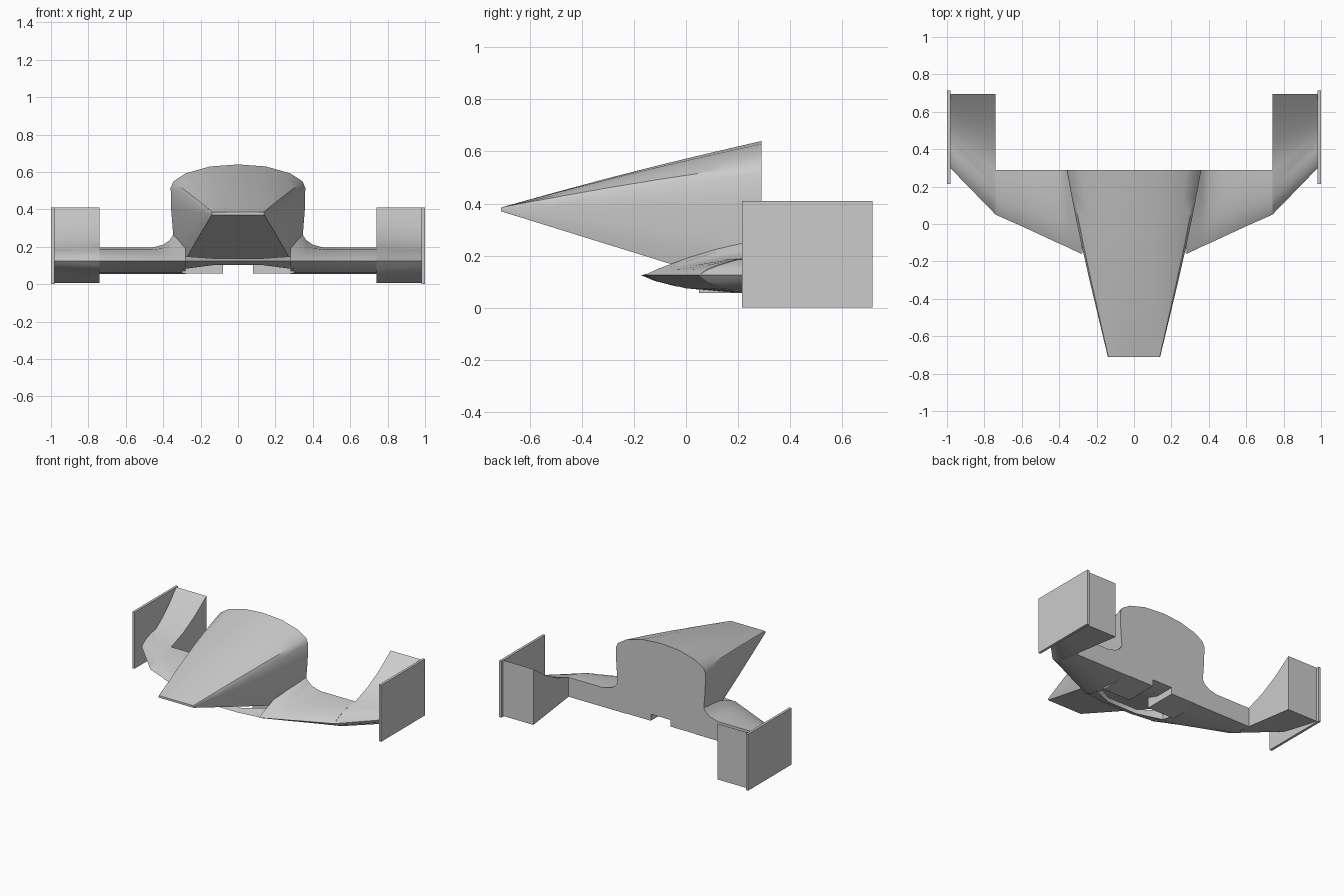
import bpy
import bmesh
import math

old = bpy.data.objects.get("Cube")
if old:
    bpy.data.objects.remove(old, do_unlink=True)

grey = bpy.data.materials.new("plain_grey")
grey.use_nodes = True
COLOUR = (0.6, 0.6, 0.6, 1)
grey.diffuse_color = COLOUR
grey.node_tree.nodes["Principled BSDF"].inputs["Base Color"].default_value = COLOUR

BACK = 0.29   # rear face of the nose and main wing
TIP = -0.71


def loft(name, rings, mirror=False, smooth=35):
    """Skin a row of equal-length rings and cap both ends."""
    bm = bmesh.new()
    rows = [[bm.verts.new(p) for p in ring] for ring in rings]
    n = len(rows[0])
    for a, b in zip(rows, rows[1:]):
        for i in range(n):
            j = (i + 1) % n
            bm.faces.new((a[i], a[j], b[j], b[i]))
    bm.faces.new(rows[0][::-1])
    bm.faces.new(rows[-1])
    if mirror:
        geom = bm.verts[:] + bm.edges[:] + bm.faces[:]
        copy = bmesh.ops.duplicate(bm, geom=geom)["geom"]
        for v in copy:
            if isinstance(v, bmesh.types.BMVert):
                v.co.x *= -1
    bmesh.ops.recalc_face_normals(bm, faces=bm.faces)
    mesh = bpy.data.meshes.new(name)
    bm.to_mesh(mesh)
    bm.free()
    mesh.materials.append(grey)
    obj = bpy.data.objects.new(name, mesh)
    bpy.context.collection.objects.link(obj)
    bpy.ops.object.select_all(action="DESELECT")
    obj.select_set(True)
    bpy.context.view_layer.objects.active = obj
    bpy.ops.object.shade_smooth_by_angle(angle=math.radians(smooth))
    return obj


# Nose: half outlines at the tip and the rear, bottom to top
tip_half = [(.14, .375), (.14, .378), (.14, .38), (.14, .384), (.14, .387),
            (.137, .39), (.11, .39), (.06, .39), (0, .39)]
rear_half = [(.31, .065), (.335, .17), (.345, .25), (.357, .4), (.36, .52),
             (.345, .555), (.28, .597), (.15, .634), (0, .645)]


def nose_ring(t):
    half = []
    bulge = math.sin(math.pi * t)
    for i, ((xa, za), (xb, zb)) in enumerate(zip(tip_half, rear_half)):
        x = (xa + (xb - xa) * t) * (1 + 0.035 * bulge)
        z = max(za + (zb - za) * t + (0.008 * bulge if i > 3 else 0), 0.11)
        half.append((x, TIP + (BACK - TIP) * t, z))
    return half + [(-x, y, z) for x, y, z in half[-2::-1]]


loft("nose_cone", [nose_ring(t) for t in (0, .2, .4, .6, .75, .855, .93, 1)])


# Main wing: x, leading edge y, rear top z; the root flares up into the nose
def wing_ring(x, lead, top):
    chord = BACK - lead
    base = min(top, 0.2)
    pts = [(0, .13)]
    for f, rise in ((.12, .3), (.3, .55), (.6, .85), (1, 1)):
        pts.append((f, .13 + (base - .13) * rise + (top - base) * f ** 1.5))
    pts += [(1, .06), (.7, .065), (.35, .08), (.12, .105)]
    return [(x, lead + f * chord, z) for f, z in pts]


stations = [(.28, -.16, .3), (.345, -.13, .27), (.365, -.12, .24),
            (.4, -.105, .216), (.46, -.077, .2), (.6, -.012, .2), (.74, .05, .2)]
loft("main_wing", [wing_ring(*s) for s in stations], mirror=True, smooth=40)

# Outer flaps sweep up to the end plates
flap_inner = [(.05, .13), (.083, .151), (.13, .169), (.2, .19), (.29, .2), (.43, .25),
              (.56, .32), (.695, .415), (.695, .01), (.29, .06), (.134, .08), (.08, .105)]
flap_outer = [(.3, .13), (.315, .151), (.345, .169), (.4, .19), (.46, .2), (.53, .25),
              (.61, .32), (.695, .415), (.695, .01), (.45, .06), (.36, .08), (.32, .105)]
loft("outer_flap", [[(x, y, z) for y, z in pts]
                    for x, pts in ((.74, flap_inner), (.983, flap_outer))],
     mirror=True, smooth=25)

# Thin bar joining the wing halves ahead of the opening under the nose
loft("centre_bar", [[(x, lead, .13), (x, rear, top), (x, rear, low)]
                    for x, lead, rear, top, low in ((-.3, -.15, -.03, .155, .085),
                                                    (-.12, -.173, -.12, .142, .108),
                                                    (.12, -.173, -.12, .142, .108),
                                                    (.3, -.15, -.03, .155, .085))])


# Floor blocks either side of the rear channel
def box_ring(x, y0, y1, z0, z1):
    return [(x, y0, z0), (x, y1, z0), (x, y1, z1), (x, y0, z1)]


loft("floor_block", [box_ring(x, .05, BACK, .062, .14) for x in (.08, .3)], mirror=True)

# End plates
loft("end_plate", [box_ring(x, .215, .715, .005, .415) for x in (.982, 1)], mirror=True)
for name in ("nose_cone", "main_wing", "outer_flap", "centre_bar", "floor_block", "end_plate"):
    # Stand the whole model on the ground
    bpy.data.objects[name].location.z = -0.005
